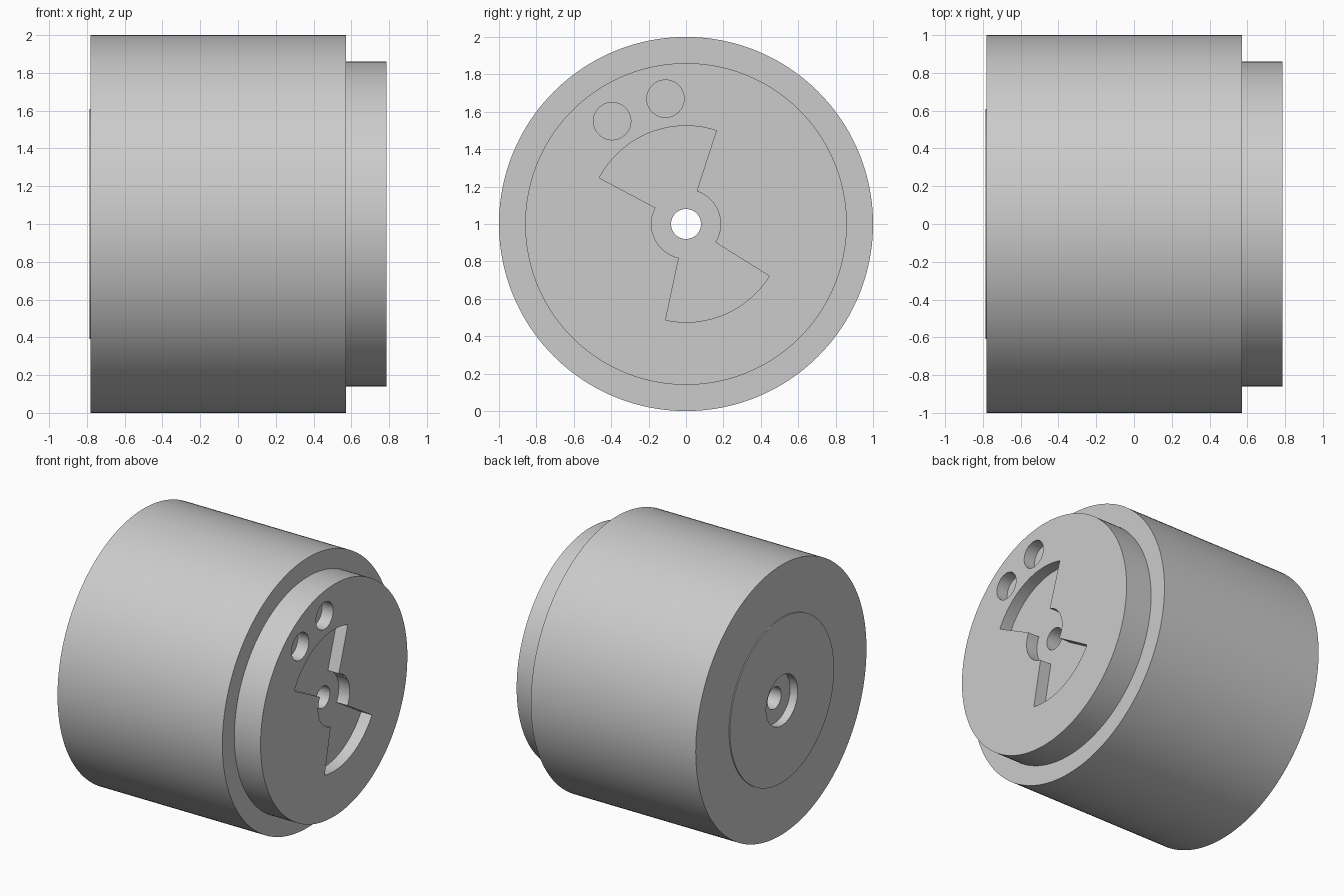
import bpy, bmesh
from math import cos, sin, radians, tau

cube = bpy.data.objects.get("Cube")
if cube:
    bpy.data.objects.remove(cube)

FACE, BACK, DEPTH = 0.787, -0.787, 0.09
BORE, HUB, SECTOR = 0.08, 0.185, 0.525
STEPS = 160

grey = bpy.data.materials.new("plain grey")
grey.use_nodes = True
grey.diffuse_color = (0.6, 0.6, 0.6, 1)
grey.node_tree.nodes["Principled BSDF"].inputs["Base Color"].default_value = (0.6, 0.6, 0.6, 1)


def finish(name, bm):
    bmesh.ops.recalc_face_normals(bm, faces=bm.faces)
    mesh = bpy.data.meshes.new(name)
    bm.to_mesh(mesh)
    bm.free()
    mesh.materials.append(grey)
    obj = bpy.data.objects.new(name, mesh)
    bpy.context.collection.objects.link(obj)
    return obj


def lathe(name, profile):
    """Turn a closed (x, radius) profile around the x axis through z = 1."""
    bm = bmesh.new()
    rings = []
    for i in range(STEPS):
        a = tau * i / STEPS
        rings.append([bm.verts.new((x, r * cos(a), 1 + r * sin(a))) for x, r in profile])
    for i, ring in enumerate(rings):
        nxt = rings[(i + 1) % STEPS]
        for j in range(len(profile)):
            k = (j + 1) % len(profile)
            bm.faces.new((ring[j], ring[k], nxt[k], nxt[j]))
    return finish(name, bm)


def arc(radius, start, end, steps, cy=0, cz=1):
    angles = [radians(start + (end - start) * i / steps) for i in range(steps + 1)]
    return [(cy + radius * cos(a), cz + radius * sin(a)) for a in angles]


def cutter(name, outline):
    """Prism that sinks an outline into the front face."""
    bm = bmesh.new()
    floor = bm.faces.new([bm.verts.new((FACE - DEPTH, y, z)) for y, z in outline])
    wall = bmesh.ops.extrude_face_region(bm, geom=[floor])["geom"]
    top = [v for v in wall if isinstance(v, bmesh.types.BMVert)]
    bmesh.ops.translate(bm, verts=top, vec=(DEPTH + 0.1, 0, 0))
    obj = finish(name, bm)
    obj.hide_render = True
    return obj


# Turned body: rear recess, raised rear pad, barrel, front boss, through bore
body = lathe("stepped_drum", [
    (BACK + 0.062, BORE), (BACK + 0.062, HUB), (BACK, HUB), (BACK, 0.61),
    (-0.78, 0.61), (-0.78, 1), (0.572, 1), (0.572, 0.86), (FACE, 0.86), (FACE, BORE)])

# Two-winged pocket around the hub
pocket = (arc(SECTOR, 72, 152, 40) + arc(HUB, 152, 258, 32)
          + arc(SECTOR, 258, 328, 36) + arc(HUB, 328, 432, 32))
cutters = [cutter("pocket_cutter", pocket)]

# Pair of round blind holes
for i, (y, z) in enumerate([(-0.395, 1.55), (-0.11, 1.67)]):
    cutters.append(cutter(f"blind_hole_cutter_{i + 1}", arc(0.1, 0, 354, 59, y, z)))

bpy.context.view_layer.objects.active = body
for tool in cutters:
    mod = body.modifiers.new(tool.name, "BOOLEAN")
    mod.operation = "DIFFERENCE"
    mod.solver = "EXACT"
    mod.object = tool
    bpy.ops.object.modifier_apply(modifier=mod.name)
    bpy.data.objects.remove(tool)

bpy.ops.object.select_all(action="DESELECT")
body.select_set(True)
bpy.ops.object.shade_smooth_by_angle(angle=radians(30))
